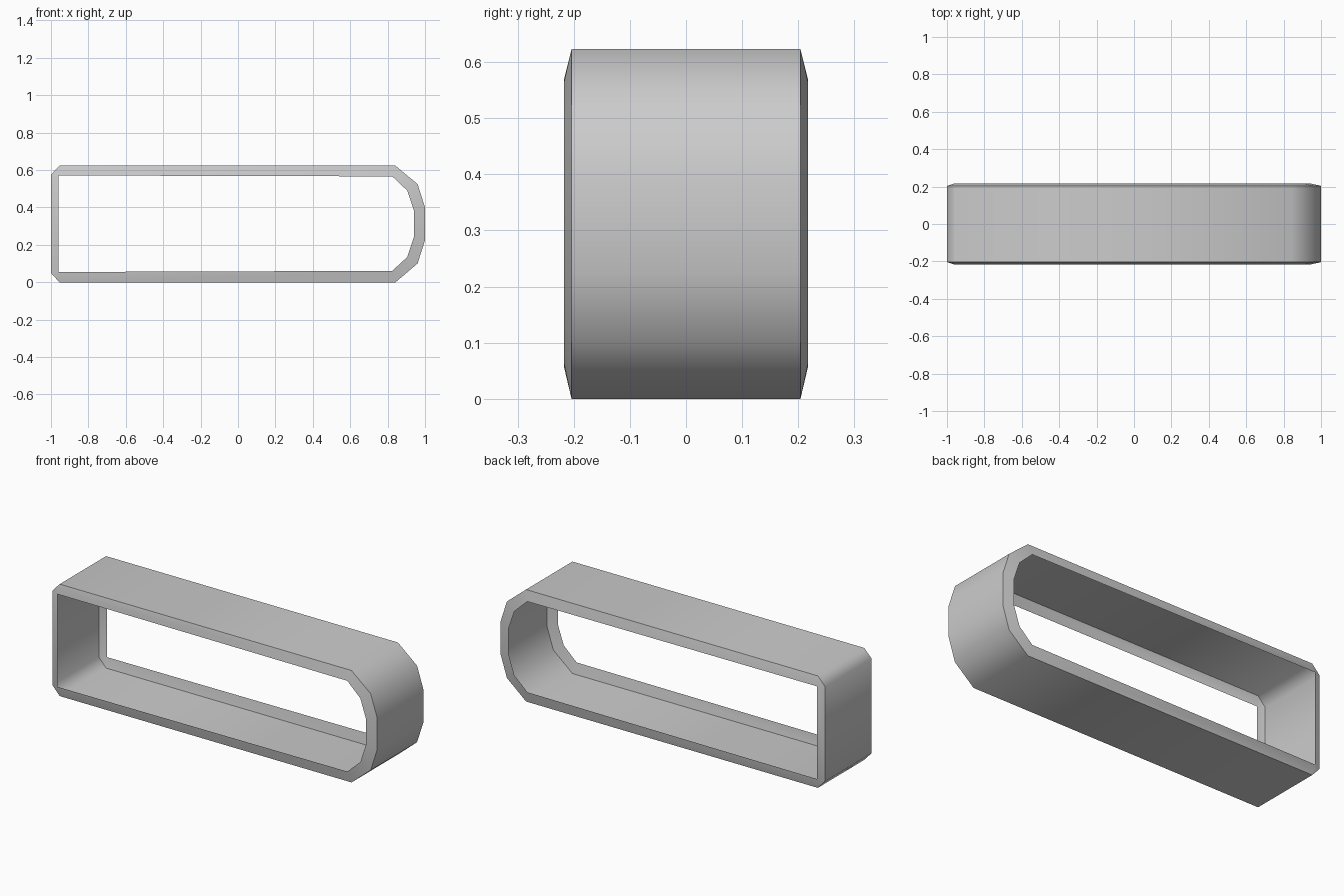
import bpy
import bmesh
from math import radians

cube = bpy.data.objects.get("Cube")
if cube:
    bpy.data.objects.remove(cube, do_unlink=True)

grey = bpy.data.materials.new("plain_grey")
grey.use_nodes = True
colour = (0.6, 0.6, 0.6, 1)
grey.diffuse_color = colour
grey.node_tree.nodes["Principled BSDF"].inputs["Base Color"].default_value = colour

# Matching outlines (x, z): outer band and the lip around the opening
OUTER = [(-1, .05), (-.955, 0), (.842, 0), (.96, .1), (1, .225),
         (1, .4), (.96, .525), (.842, .623), (-.955, .623), (-1, .575)]
INNER = [(-.96, .055), (-.96, .055), (.825, .061), (.905, .135), (.94, .24),
         (.94, .385), (.905, .49), (.825, .566), (-.96, .571), (-.96, .571)]
BAND_Y, LIP_Y = .204, .217

bm = bmesh.new()


def ring(outline, y):
    """Add a loop of vertices, sharing points that repeat."""
    shared = {}
    for x, z in outline:
        if (x, z) not in shared:
            shared[x, z] = bm.verts.new((x, y, z))
    return [shared[p] for p in outline]


def bridge(a, b):
    """Join two loops with faces, using triangles at shared points."""
    for i in range(len(a)):
        j = (i + 1) % len(a)
        bm.faces.new(list(dict.fromkeys((a[i], a[j], b[j], b[i]))))


# Thin open shell: hollow band with a narrow sloping lip on each side
front, back = ring(OUTER, -BAND_Y), ring(OUTER, BAND_Y)
bridge(back, front)
bridge(front, ring(INNER, -LIP_Y))
bridge(ring(INNER, LIP_Y), back)

mesh = bpy.data.meshes.new("band_shell")
bm.to_mesh(mesh)
bm.free()
mesh.materials.append(grey)
band = bpy.data.objects.new("band_shell", mesh)
bpy.context.collection.objects.link(band)

# Soft shading around the band, crisp edge where the lips begin
bpy.ops.object.select_all(action='DESELECT')
band.select_set(True)
bpy.context.view_layer.objects.active = band
bpy.ops.object.shade_smooth_by_angle(angle=radians(60))
